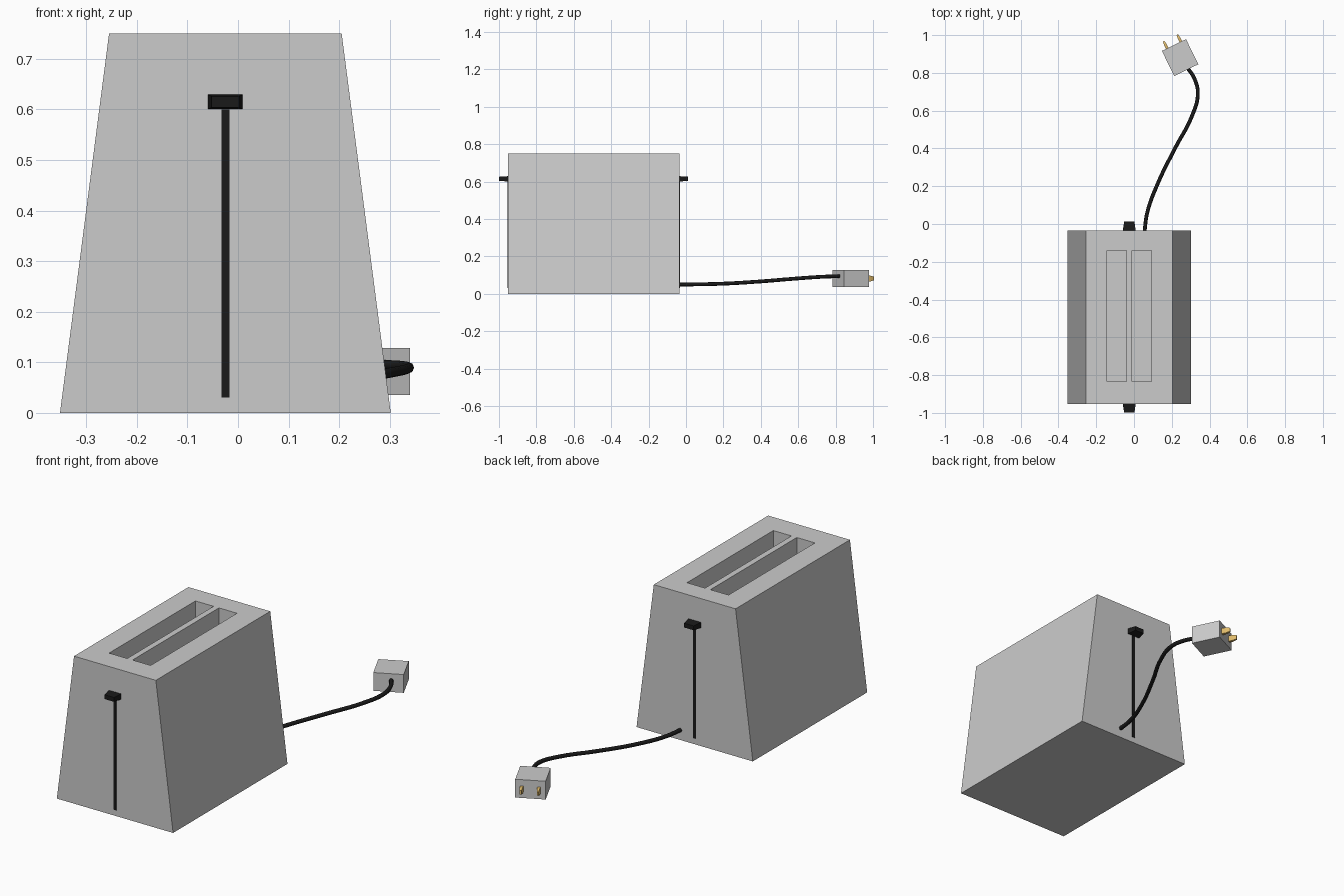
import bpy, bmesh
from math import radians
from mathutils import Matrix, Vector

if "Cube" in bpy.data.objects:
    bpy.data.objects.remove(bpy.data.objects["Cube"])

CX, Y0, Y1, H = -0.025, -0.953, -0.034, 0.75
YC = (Y0 + Y1) / 2


def material(name, rgb):
    m = bpy.data.materials.new(name)
    m.diffuse_color = (*rgb, 1)
    m.use_nodes = True
    m.node_tree.nodes["Principled BSDF"].inputs["Base Color"].default_value = m.diffuse_color
    return m


BLACK = material("black_plastic", (0.01, 0.01, 0.01))
BRASS = material("brass", (0.75, 0.5, 0.15))


def frustum(bm, base, tip, a, b, axis):
    """Block running from a to b along an axis, with a base and a tip rectangle."""
    u, v = [i for i in range(3) if i != axis]
    loops = []
    for (c, s), t in ((base, a), (tip, b)):
        ring = []
        for p, q in ((-1, -1), (1, -1), (1, 1), (-1, 1)):
            co = [0, 0, 0]
            co[u], co[v], co[axis] = c[0] + p * s[0] / 2, c[1] + q * s[1] / 2, t
            ring.append(bm.verts.new(co))
        loops.append(ring)
    r0, r1 = loops
    bm.faces.new(r0)
    bm.faces.new(r1)
    for i in range(4):
        j = (i + 1) % 4
        bm.faces.new((r0[i], r0[j], r1[j], r1[i]))


def make(name, parts, mat=None, matrix=None):
    bm = bmesh.new()
    for p in parts:
        frustum(bm, *p)
    bmesh.ops.recalc_face_normals(bm, faces=bm.faces)
    me = bpy.data.meshes.new(name)
    bm.to_mesh(me)
    bm.free()
    ob = bpy.data.objects.new(name, me)
    bpy.context.collection.objects.link(ob)
    if mat:
        me.materials.append(mat)
    if matrix:
        ob.matrix_world = matrix
    return ob


# Tapered body with two bread slots cut from the top
body = make("body", [(((CX, YC), (0.654, Y1 - Y0)), ((CX, YC), (0.46, Y1 - Y0)), 0, H, 2)])
slots = []
for s in (-1, 1):
    rect = ((CX + s * 0.066, -0.486), (0.102, 0.694))
    slots.append((rect, rect, 0.15, H + 0.1, 2))
cutter = make("slot_cutter", slots)
cutter.hide_render = True
cutter.hide_viewport = True
cutter.display_type = 'WIRE'
cut = body.modifiers.new("slots", 'BOOLEAN')
cut.object = cutter
cut.operation = 'DIFFERENCE'
cut.solver = 'EXACT'

# Lever track and lever on both ends
for end, y, d in (("front", Y0, -1), ("back", Y1, 1)):
    track = ((CX, 0.315), (0.016, 0.57))
    make(end + "_lever_track", [(track, track, y - d * 0.01, y + d * 0.002, 1)], BLACK)
    make(end + "_lever", [(((CX, 0.615), (0.07, 0.029)), ((CX, 0.615), (0.054, 0.022)),
                           y - d * 0.005, y + d * 0.046, 1)], BLACK)

# Power cord
cord = bpy.data.curves.new("power_cord", 'CURVE')
cord.dimensions = '3D'
cord.bevel_depth = 0.01
cord.bevel_resolution = 2
cord.use_fill_caps = True
path = [(0.055, -0.045, 0.05), (0.07, 0.06, 0.051), (0.124, 0.21, 0.055), (0.22, 0.406, 0.067),
        (0.304, 0.565, 0.08), (0.338, 0.687, 0.089), (0.322, 0.765, 0.093), (0.28, 0.832, 0.095)]
sp = cord.splines.new('BEZIER')
sp.bezier_points.add(len(path) - 1)
for bp, co in zip(sp.bezier_points, path):
    bp.co = co
    bp.handle_left_type = bp.handle_right_type = 'AUTO'
sp.resolution_u = 6
sp.use_smooth = True
cord.materials.append(BLACK)
bpy.context.collection.objects.link(bpy.data.objects.new("power_cord", cord))

# Plug and its two prongs, turned together
plug = Matrix.Translation(Vector((0.244, 0.881, 0.082))) @ Matrix.Rotation(radians(26), 4, 'Z')
face = ((0, 0), (0.142, 0.093))
make("plug", [(face, face, -0.074, 0.074, 1)], matrix=plug)
prongs = []
for s in (-1, 1):
    root, tip = ((s * 0.04, 0), (0.014, 0.03)), ((s * 0.04, 0), (0.008, 0.02))
    prongs += [(root, root, 0.07, 0.095, 1), (root, tip, 0.095, 0.116, 1)]
make("plug_prongs", prongs, BRASS, plug)
